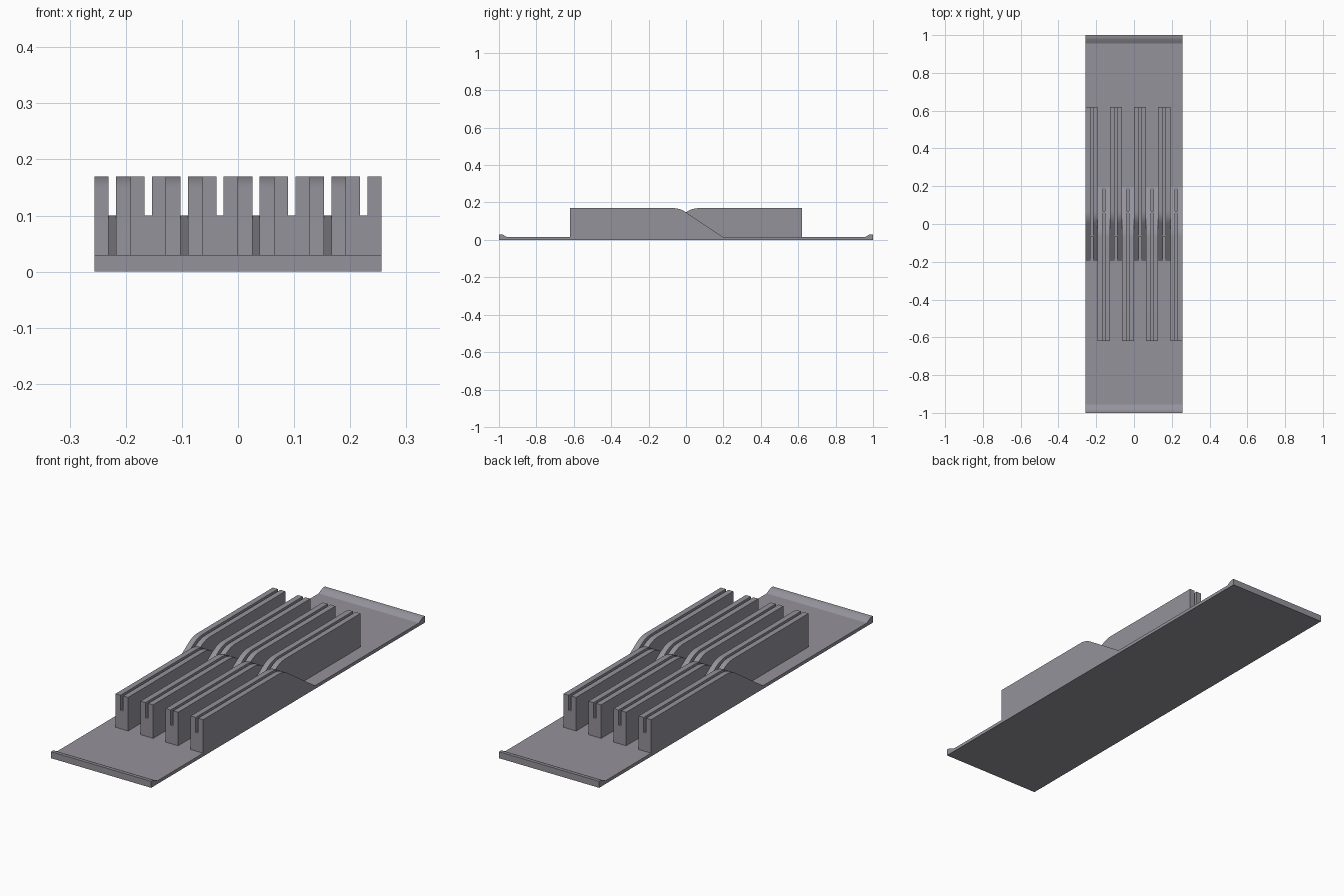
import bpy, bmesh, math

if "Cube" in bpy.data.objects:
    bpy.data.objects.remove(bpy.data.objects["Cube"])

PERIOD, WIDTH = 0.128, 0.064

# Dark grey plastic
plastic = bpy.data.materials.new("dark_plastic")
plastic.diffuse_color = (0.30, 0.29, 0.328, 1)
plastic.use_nodes = True
plastic.node_tree.nodes["Principled BSDF"].inputs["Base Color"].default_value = plastic.diffuse_color


def prism(name, profile, x0, x1):
    """Extrude a closed (y, z) profile from x0 to x1."""
    bm = bmesh.new()
    face = bm.faces.new([bm.verts.new((x0, y, z)) for y, z in profile])
    ext = bmesh.ops.extrude_face_region(bm, geom=[face])
    bmesh.ops.translate(bm, vec=(x1 - x0, 0, 0),
                        verts=[g for g in ext["geom"] if isinstance(g, bmesh.types.BMVert)])
    bmesh.ops.recalc_face_normals(bm, faces=bm.faces)
    mesh = bpy.data.meshes.new(name)
    bm.to_mesh(mesh)
    bm.free()
    mesh.materials.append(plastic)
    obj = bpy.data.objects.new(name, mesh)
    bpy.context.collection.objects.link(obj)
    return obj


def select_only(obj):
    bpy.ops.object.select_all(action='DESELECT')
    obj.select_set(True)
    bpy.context.view_layer.objects.active = obj


def smooth(obj):
    select_only(obj)
    bpy.ops.object.shade_smooth_by_angle(angle=math.radians(25))


# Tray plate with a raised lip at each end
lip = [(0.955, 0.015), (0.967, 0.021), (0.978, 0.027), (0.988, 0.03), (1.0, 0.03)]
plate = [(-1, 0), (1, 0)] + lip[::-1] + [(-y, z) for y, z in lip]
smooth(prism("base_plate", plate, -0.256, 0.256))

# Divider side profile: flat top, rounded shoulder, sloping ramp
R = 0.125
ramp = math.atan2(0.132, 0.197)
shoulder = [(-0.071 + R * math.sin(ramp * i / 8), 0.17 - R * (1 - math.cos(ramp * i / 8)))
            for i in range(9)]
block = [(-0.62, 0.005), (-0.62, 0.17)] + shoulder + [(0.197, 0.015), (0.197, 0.005)]

# Blade slot: shallow along the top, undercut down to the plate through the ramp
slot = [(-0.7, 0.1), (0.07, 0.1), (0.03, 0.015), (0.03, -0.01),
        (0.3, -0.01), (0.3, 0.3), (-0.7, 0.3)]


def divider(name, x0, sign):
    def flip(pts):
        return [(sign * y, z) for y, z in pts]
    body = prism(name, flip(block), x0, x0 + WIDTH)
    cutter = prism(name + "_slot_cutter", flip(slot), x0 + 0.0255, x0 + 0.0385)
    cutter.hide_render = True
    mod = body.modifiers.new("slot", 'BOOLEAN')
    mod.operation, mod.solver, mod.object = 'DIFFERENCE', 'EXACT', cutter
    select_only(body)
    bpy.ops.object.modifier_apply(modifier=mod.name)
    bpy.data.objects.remove(cutter)
    smooth(body)


# Alternating rear and front dividers
for i in range(4):
    x = -0.256 + i * PERIOD
    divider(f"rear_divider_{i + 1}", x, -1)
    divider(f"front_divider_{i + 1}", x + WIDTH, 1)
